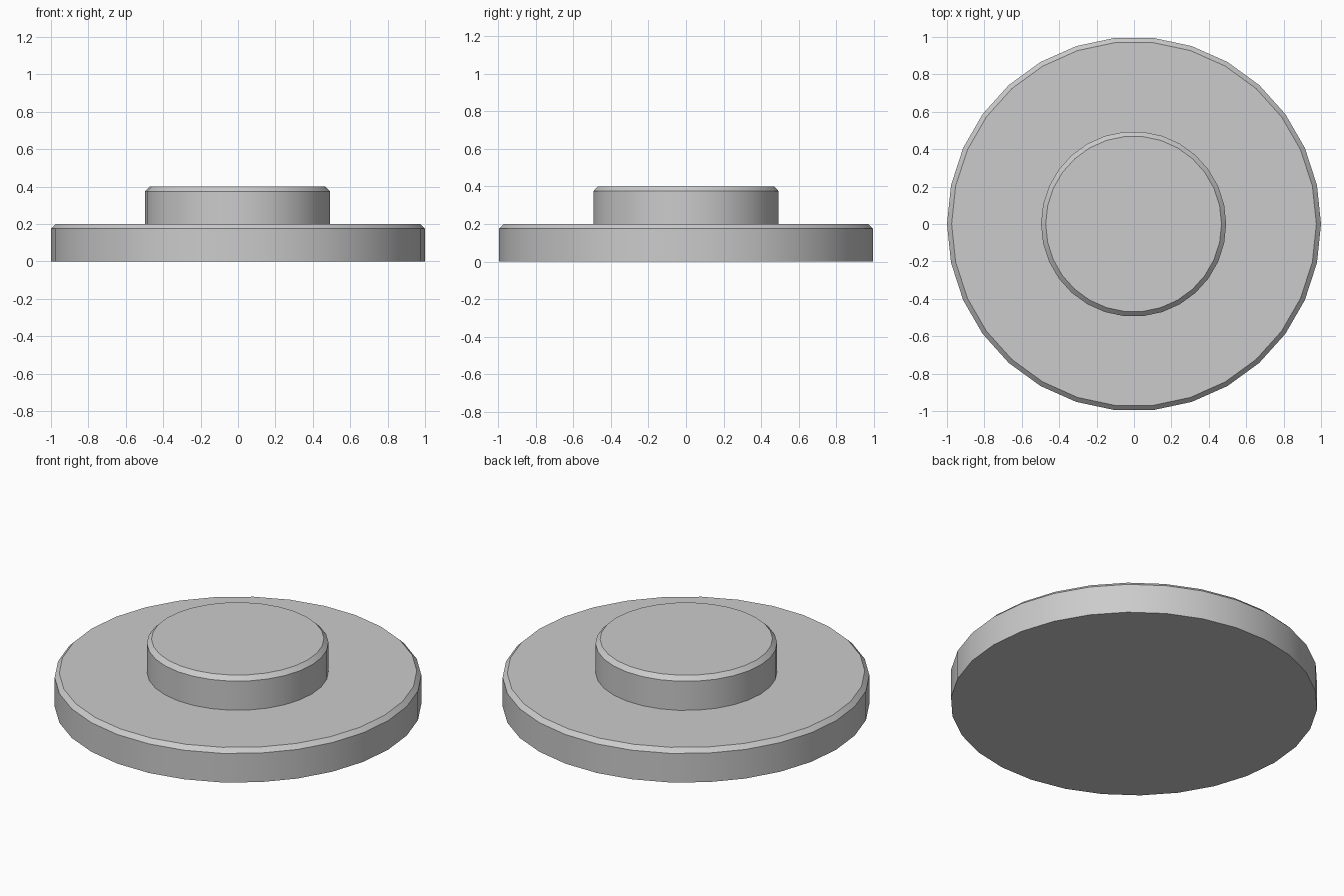
import bpy, bmesh, math

if "Cube" in bpy.data.objects:
    bpy.data.objects.remove(bpy.data.objects["Cube"])

SIDES = 30
CHAMFER = 0.025


def disc(name, radius, z0, z1, x=0.0, y=0.0):
    """Closed disc with a single chamfer around its upper rim."""
    bm = bmesh.new()
    profile = [(radius, z0), (radius, z1 - CHAMFER), (radius - CHAMFER, z1)]
    rings = []
    for r, z in profile:
        rings.append([bm.verts.new((x + r * math.cos(math.tau * i / SIDES),
                                    y + r * math.sin(math.tau * i / SIDES), z))
                      for i in range(SIDES)])
    for low, high in zip(rings, rings[1:]):
        for i in range(SIDES):
            j = (i + 1) % SIDES
            bm.faces.new((low[i], low[j], high[j], high[i]))
    bm.faces.new(list(reversed(rings[0])))
    bm.faces.new(rings[-1])
    mesh = bpy.data.meshes.new(name)
    bm.to_mesh(mesh)
    bm.free()
    obj = bpy.data.objects.new(name, mesh)
    bpy.context.collection.objects.link(obj)
    bpy.ops.object.select_all(action='DESELECT')
    obj.select_set(True)
    bpy.context.view_layer.objects.active = obj
    bpy.ops.object.shade_smooth_by_angle(angle=math.radians(30))
    return obj


# Wide base plate
disc("base_disc", 1.0, 0.0, 0.2)

# Raised centre hub
disc("centre_hub", 0.495, 0.2, 0.4, x=-0.002)
